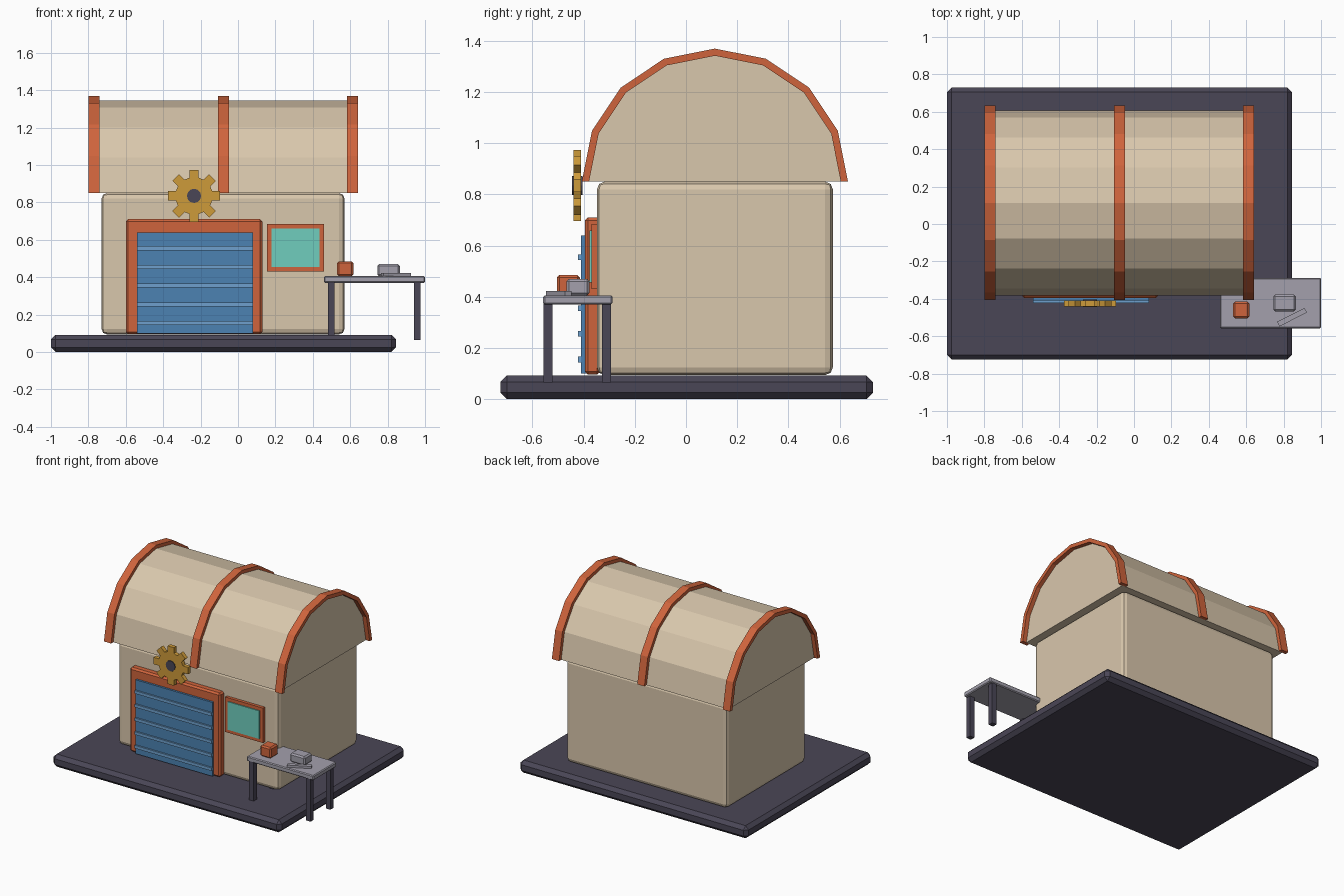
import bpy
import bmesh
from math import pi, sin, cos, radians
from mathutils import Matrix

cube = bpy.data.objects.get("Cube")
if cube:
    bpy.data.objects.remove(cube, do_unlink=True)


def material(name, srgb):
    m = bpy.data.materials.new(name)
    m.use_nodes = True
    col = [((c / 255 + 0.055) / 1.055) ** 2.4 for c in srgb] + [1]
    m.diffuse_color = col
    m.node_tree.nodes["Principled BSDF"].inputs["Base Color"].default_value = col
    return m


BEIGE = material("beige plaster", (217, 199, 172))
DARK = material("dark slate", (74, 70, 86))
ORANGE = material("burnt orange", (207, 100, 60))
BLUE = material("shutter blue", (76, 130, 178))
PALE_BLUE = material("pale blue", (110, 160, 205))
TEAL = material("teal glass", (112, 206, 190))
GOLD = material("gold", (206, 155, 58))
GREY = material("light grey", (163, 160, 172))


def finish(name, bm, mat, bevel=0, segments=1):
    bmesh.ops.recalc_face_normals(bm, faces=bm.faces)
    me = bpy.data.meshes.new(name)
    bm.to_mesh(me)
    bm.free()
    me.materials.append(mat)
    ob = bpy.data.objects.new(name, me)
    bpy.context.collection.objects.link(ob)
    if bevel:
        mod = ob.modifiers.new("Bevel", "BEVEL")
        mod.width, mod.segments = bevel, segments
    return ob


def box(name, xs, ys, zs, mat, bevel=0, segments=1):
    """Box between the given x, y and z limits."""
    bm = bmesh.new()
    bmesh.ops.create_cube(bm, size=1)
    spans = (xs, ys, zs)
    for v in bm.verts:
        v.co = [(a + b) / 2 + c * (b - a) for c, (a, b) in zip(v.co, spans)]
    return finish(name, bm, mat, bevel, segments)


def prism(name, outline, axis, start, end, mat):
    """Extrude a flat outline along x (points are y, z) or y (points are x, z)."""
    bm = bmesh.new()
    pts = [(start, a, b) if axis == "x" else (a, start, b) for a, b in outline]
    face = bm.faces.new([bm.verts.new(p) for p in pts])
    out = bmesh.ops.extrude_face_region(bm, geom=[face])
    move = (end - start, 0, 0) if axis == "x" else (0, end - start, 0)
    bmesh.ops.translate(bm, verts=[g for g in out["geom"] if isinstance(g, bmesh.types.BMVert)], vec=move)
    return finish(name, bm, mat)


# Ground slab and walls
box("base_slab", (-1, 0.845), (-0.725, 0.73), (0, 0.092), DARK, 0.025)
box("walls", (-0.73, 0.57), (-0.348, 0.574), (0.094, 0.85), BEIGE, 0.03, 2)

# Barrel roof with three arched ribs
ROOF_Y, EAVES, ROOF_R, RIB_R = 0.113, 0.85, 0.495, 0.52


def arc(radius, steps=8):
    return [(ROOF_Y - radius * cos(pi * i / steps), EAVES + radius * sin(pi * i / steps))
            for i in range(steps + 1)]


prism("barrel_roof", arc(ROOF_R), "x", -0.77, 0.61, BEIGE)
for name, x in (("left_rib", 0.612), ("middle_rib", -0.078), ("right_rib", -0.77)):
    prism(name, arc(RIB_R) + arc(ROOF_R - 0.003)[::-1], "x", x - 0.029, x + 0.029, ORANGE)

# Roller door
box("door_frame", (-0.6, 0.13), (-0.395, -0.335), (0.096, 0.71), ORANGE, 0.012)
box("door_shutter", (-0.54, 0.08), (-0.41, -0.36), (0.1, 0.64), BLUE)
for i in range(5):
    z = 0.155 + 0.1 * i
    box(f"door_slat_{i + 1}", (-0.54, 0.08), (-0.422, -0.4), (z - 0.011, z + 0.011), PALE_BLUE)

# Window
box("window_frame", (0.155, 0.46), (-0.37, -0.34), (0.43, 0.685), ORANGE)
box("window_glass", (0.18, 0.435), (-0.377, -0.35), (0.455, 0.66), TEAL)

# Gear sign: round body with eight straight teeth, and a hub
GEAR_X, GEAR_Z, TEETH = -0.235, 0.835, 8
outline = []
for t in range(TEETH):
    a = 2 * pi * t / TEETH
    for r, side in ((0.097, -0.025), (0.139, -0.025), (0.139, 0.025), (0.097, 0.025)):
        outline.append((GEAR_X + r * cos(a) - side * sin(a),
                        GEAR_Z + r * sin(a) + side * cos(a)))
prism("gear", outline, "y", -0.44, -0.41, GOLD)
hub = [(GEAR_X + 0.038 * cos(pi * i / 6), GEAR_Z + 0.038 * sin(pi * i / 6)) for i in range(12)]
prism("gear_hub", hub, "y", -0.445, -0.405, DARK)

# Workbench
box("bench_top", (0.46, 1), (-0.558, -0.288), (0.37, 0.406), GREY, 0.006)
for side, x in (("right", 0.48), ("left", 0.94)):
    for end, y in (("front", -0.557), ("back", -0.329)):
        box(f"bench_{end}_{side}_leg", (x, x + 0.037), (y, y + 0.036), (0.065, 0.375), DARK)

# Things on the bench
box("toolbox", (0.53, 0.617), (-0.505, -0.415), (0.405, 0.485), ORANGE, 0.01)
box("metal_block", (0.745, 0.865), (-0.467, -0.377), (0.405, 0.47), GREY, 0.01)
bar = box("metal_bar", (-0.082, 0.082), (-0.014, 0.014), (0.404, 0.422), GREY)
bar.matrix_world = Matrix.Translation((0.845, -0.498, 0)) @ Matrix.Rotation(radians(27), 4, "Z")
